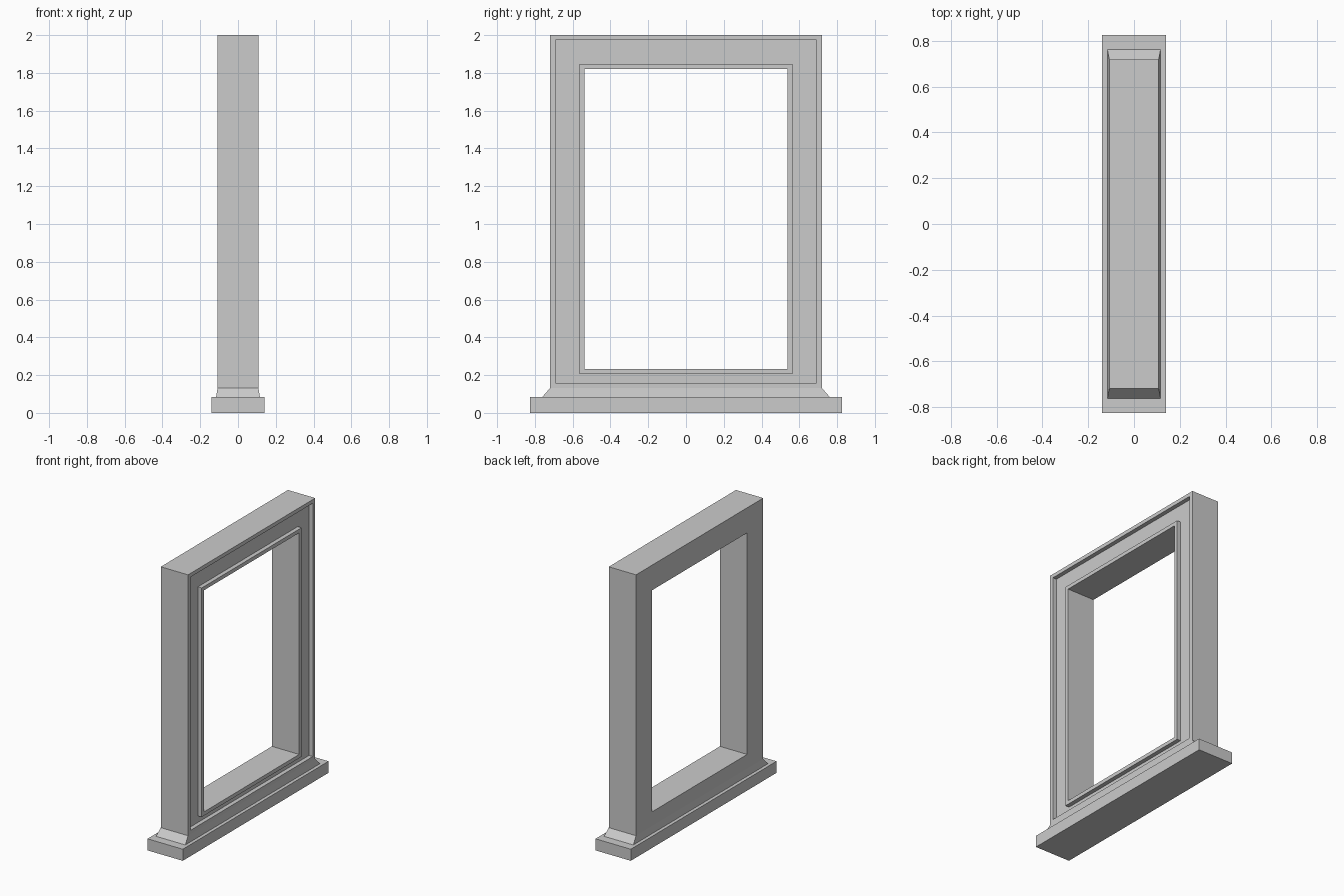
import bpy, bmesh

if "Cube" in bpy.data.objects:
    bpy.data.objects.remove(bpy.data.objects["Cube"])


def make_object(name, bm):
    bmesh.ops.recalc_face_normals(bm, faces=bm.faces[:])
    mesh = bpy.data.meshes.new(name)
    bm.to_mesh(mesh)
    bm.free()
    obj = bpy.data.objects.new(name, mesh)
    bpy.context.collection.objects.link(obj)
    return obj


def bridge(bm, a, b):
    for i in range(4):
        j = (i + 1) % 4
        bm.faces.new((a[i], a[j], b[j], b[i]))


def tapered_block(name, bottom, top):
    """Block between two centred rectangles given as (half x, half y, z)."""
    bm = bmesh.new()
    loops = [[bm.verts.new((sx * hx, sy * hy, z))
              for sx, sy in ((-1, -1), (1, -1), (1, 1), (-1, 1))]
             for hx, hy, z in (bottom, top)]
    bridge(bm, *loops)
    bm.faces.new(loops[0])
    bm.faces.new(loops[1])
    return make_object(name, bm)


def rectangular_frame(name, profile):
    """Closed ring of rectangles, each (x, half y, z low, z high)."""
    bm = bmesh.new()
    loops = [[bm.verts.new(p) for p in
              ((x, -hy, z0), (x, hy, z0), (x, hy, z1), (x, -hy, z1))]
             for x, hy, z0, z1 in profile]
    for i, loop in enumerate(loops):
        bridge(bm, loop, loops[(i + 1) % len(loops)])
    return make_object(name, bm)


# Base slab and the sloped moulding above it
tapered_block("base_slab", (0.14, 0.825, 0), (0.14, 0.825, 0.083))
tapered_block("base_moulding", (0.116, 0.762, 0.083), (0.108, 0.72, 0.131))

# Frame with a shallow groove around the +x face only
front, back, groove = 0.108, -0.108, 0.078
outer = (0.72, 0.131, 2.0)
groove_out = (0.692, 0.159, 1.973)
groove_in = (0.565, 0.206, 1.847)
opening = (0.538, 0.233, 1.82)
rectangular_frame("window_frame", [
    (back, *outer), (front, *outer),
    (front, *groove_out), (groove, *groove_out),
    (groove, *groove_in), (front, *groove_in),
    (front, *opening), (back, *opening),
])
